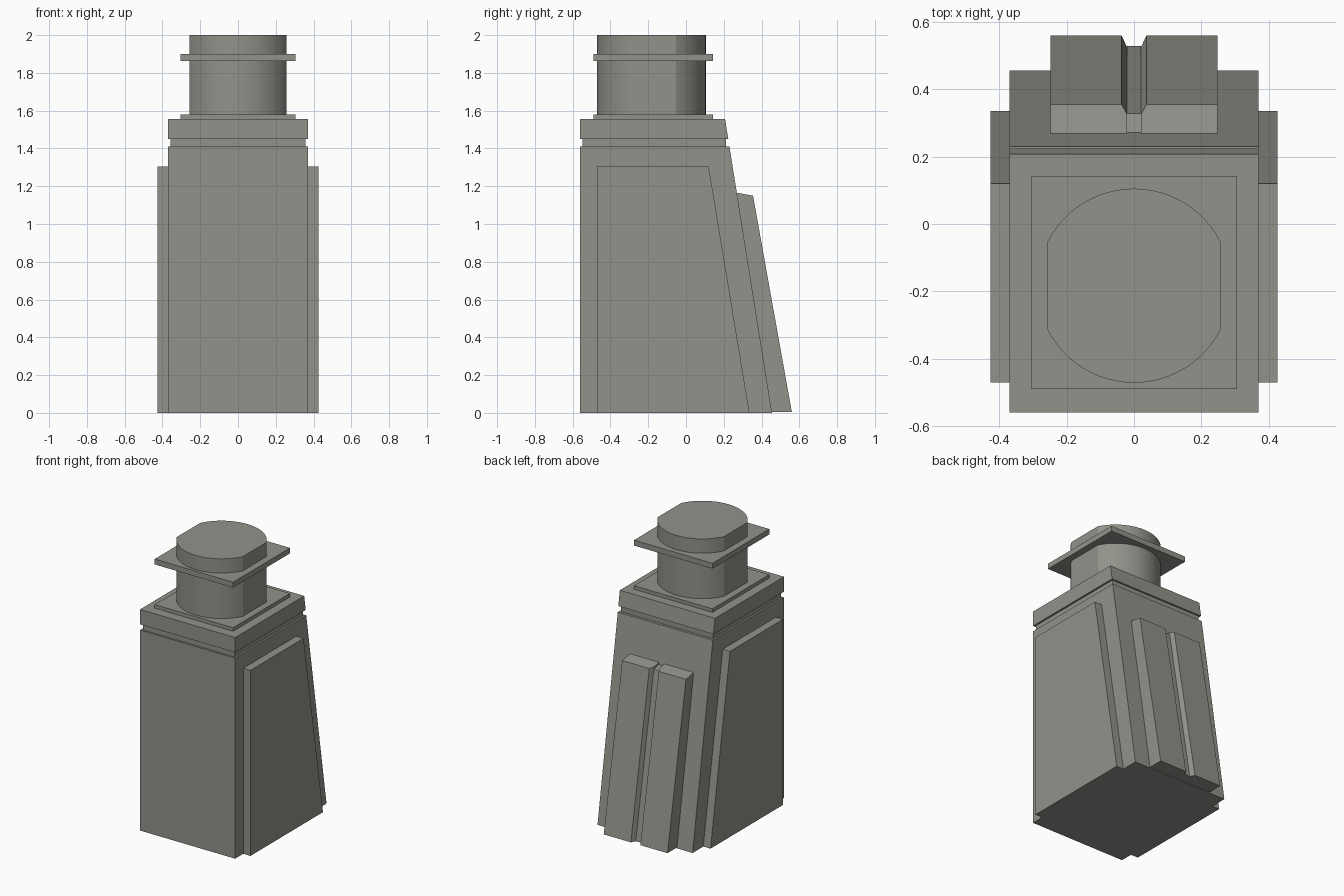
import bpy, bmesh, math

if "Cube" in bpy.data.objects:
    bpy.data.objects.remove(bpy.data.objects["Cube"])

# Dark warm grey shared by every part
grey = bpy.data.materials.new("dark_grey")
grey.diffuse_color = (0.29, 0.285, 0.255, 1)
grey.use_nodes = True
grey.node_tree.nodes["Principled BSDF"].inputs["Base Color"].default_value = grey.diffuse_color


def loft(name, rings):
    """Skin matching closed rings of points and cap both ends."""
    bm = bmesh.new()
    loops = [[bm.verts.new(p) for p in ring] for ring in rings]
    n = len(loops[0])
    for a, b in zip(loops, loops[1:]):
        for i in range(n):
            j = (i + 1) % n
            bm.faces.new((a[i], a[j], b[j], b[i]))
    bm.faces.new(loops[0][::-1])
    bm.faces.new(loops[-1])
    bmesh.ops.recalc_face_normals(bm, faces=bm.faces)
    mesh = bpy.data.meshes.new(name)
    bm.to_mesh(mesh)
    bm.free()
    mesh.materials.append(grey)
    ob = bpy.data.objects.new(name, mesh)
    bpy.context.collection.objects.link(ob)
    return ob


def extrude_side(name, profile, x0, x1):
    """Extrude a (y, z) profile along x."""
    return loft(name, [[(x, y, z) for y, z in profile] for x in (x0, x1)])


def slab(name, hx, y0, y1, z0, z1):
    return extrude_side(name, [(y0, z0), (y1, z0), (y1, z1), (y0, z1)], -hx, hx)


def back_bar(name, section, drop=0.0):
    """Bar leaning on the sloped back; section is (x, depth fraction)."""
    return loft(name, [
        [(x, 0.445 + 0.115 * d, 0.006) for x, d in section],
        [(x, 0.26 + 0.095 * d, 1.167 - drop - 0.017 * d) for x, d in section]])


# Main tapered body, recessed groove and cap
extrude_side("body", [(-0.56, 0), (0.455, 0), (0.23, 1.41), (-0.56, 1.41)], -0.37, 0.37)
slab("groove", 0.357, -0.547, 0.212, 1.405, 1.455)
extrude_side("cap", [(-0.56, 1.45), (0.224, 1.45), (0.207, 1.555), (-0.56, 1.555)], -0.37, 0.37)

# Raised side panels and back ribs, with a recessed strip between the ribs
for s, side in ((-1, "left"), (1, "right")):
    extrude_side(side + "_panel",
                 [(-0.47, 0), (0.336, 0), (0.12, 1.305), (-0.47, 1.305)], s * 0.36, s * 0.426)
    back_bar(side + "_back_rib", [(s * 0.248, 0), (s * 0.248, 1), (s * 0.037, 1),
                                  (s * 0.021, 0.7), (s * 0.021, 0)])
back_bar("back_strip", [(-0.021, 0), (-0.021, 0.72), (0.021, 0.72), (0.021, 0)], 0.015)

# Square plates under and around the top post
slab("lower_plate", 0.305, -0.49, 0.142, 1.55, 1.58)
slab("upper_plate", 0.305, -0.49, 0.142, 1.862, 1.9)

# Round post with two flats on its sides
r, flat, cy = 0.288, 0.257, -0.183
a = math.acos(flat / r)
steps = 24
outline = []
for start in (a, math.pi + a):
    for i in range(steps + 1):
        t = start + (math.pi - 2 * a) * i / steps
        outline.append((r * math.cos(t), cy + r * math.sin(t)))
post = loft("post", [[(x, y, z) for x, y in outline] for z in (1.55, 2.0)])
bpy.context.view_layer.objects.active = post
post.select_set(True)
bpy.ops.object.shade_smooth_by_angle(angle=math.radians(20))
